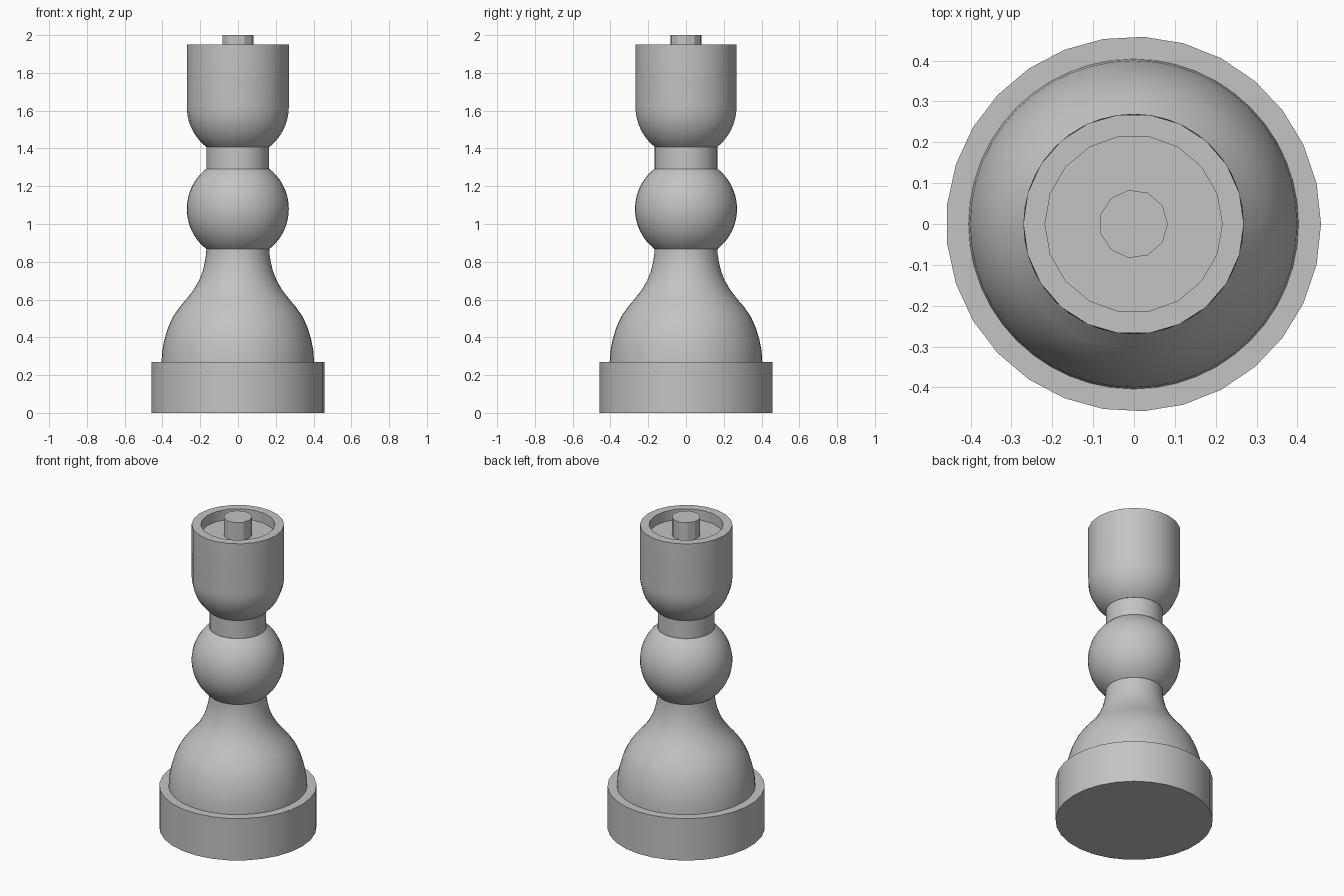
import bpy, bmesh, math

if "Cube" in bpy.data.objects:
    bpy.data.objects.remove(bpy.data.objects["Cube"])

stone = bpy.data.materials.new("plain_grey")
stone.diffuse_color = (0.55, 0.55, 0.55, 1)
stone.use_nodes = True
stone.node_tree.nodes["Principled BSDF"].inputs["Base Color"].default_value = stone.diffuse_color


def lathe(name, profile, sides):
    """Revolve (radius, z) points, listed bottom to top, and cap both ends."""
    bm = bmesh.new()
    rings = []
    for r, z in profile:
        rings.append([bm.verts.new((r * math.cos(2 * math.pi * i / sides) - 0.001,
                                    r * math.sin(2 * math.pi * i / sides), z))
                      for i in range(sides)])
    for a, b in zip(rings, rings[1:]):
        for i in range(sides):
            j = (i + 1) % sides
            bm.faces.new((a[i], a[j], b[j], b[i]))
    bm.faces.new(rings[0][::-1])
    bm.faces.new(rings[-1])
    bmesh.ops.recalc_face_normals(bm, faces=bm.faces)
    mesh = bpy.data.meshes.new(name)
    bm.to_mesh(mesh)
    bm.free()
    mesh.materials.append(stone)
    ob = bpy.data.objects.new(name, mesh)
    bpy.context.collection.objects.link(ob)
    return ob


def activate(ob):
    bpy.ops.object.select_all(action='DESELECT')
    ob.select_set(True)
    bpy.context.view_layer.objects.active = ob


def arc(radius, centre, z0, z1, steps):
    """Part of a sphere's outline between two heights."""
    a0 = math.asin((z0 - centre) / radius)
    a1 = math.asin((z1 - centre) / radius)
    return [(radius * math.cos(a0 + (a1 - a0) * k / steps),
             centre + radius * math.sin(a0 + (a1 - a0) * k / steps))
            for k in range(steps + 1)]


# Plinth and flared foot
parts = [lathe("base", [(0.459, 0), (0.459, 0.27)], 29)]
parts.append(lathe("flared_foot", [
    (0.404, 0.27), (0.400, 0.33), (0.388, 0.39), (0.370, 0.45), (0.343, 0.51),
    (0.308, 0.56), (0.270, 0.605), (0.235, 0.65), (0.206, 0.70), (0.186, 0.75),
    (0.174, 0.80), (0.168, 0.84), (0.166, 0.875)], 48))

# Ball and collar
parts.append(lathe("ball", arc(0.27, 1.08, 0.868, 1.292, 20), 40))
parts.append(lathe("collar", [(0.166, 1.285), (0.166, 1.415)], 24))

# Cup with a round bottom and a hollow top
cup = lathe("cup", arc(0.27, 1.62, 1.408, 1.62, 10) + [(0.27, 1.95)], 22)
cutter = lathe("cup_hollow", [(0.217, 1.885), (0.217, 2.1)], 18)
mod = cup.modifiers.new("hollow", 'BOOLEAN')
mod.operation = 'DIFFERENCE'
mod.solver = 'EXACT'
mod.object = cutter
activate(cup)
bpy.ops.object.modifier_apply(modifier=mod.name)
bpy.data.objects.remove(cutter)
parts.append(cup)

# Centre pin
parts.append(lathe("pin", [(0.084, 1.88), (0.084, 2.0)], 11))

for ob in parts:
    activate(ob)
    bpy.ops.object.shade_smooth_by_angle(angle=math.radians(30))
